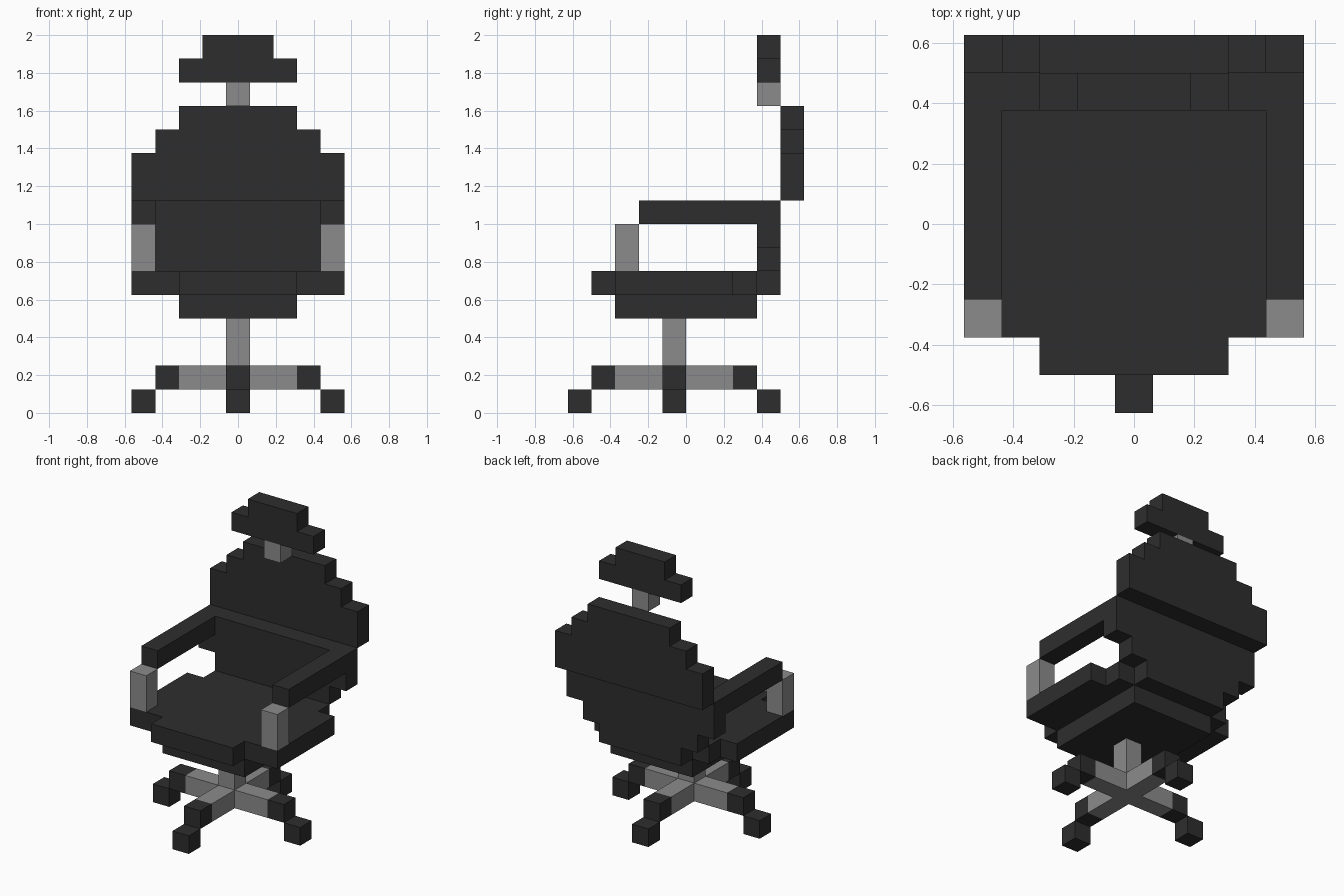
import bpy, bmesh

if "Cube" in bpy.data.objects:
    bpy.data.objects.remove(bpy.data.objects["Cube"])

U = 0.125  # block size; all numbers below are in blocks


def material(name, v):
    m = bpy.data.materials.new(name)
    m.diffuse_color = (v, v, v, 1)
    m.use_nodes = True
    m.node_tree.nodes["Principled BSDF"].inputs["Base Color"].default_value = m.diffuse_color
    return m


BLACK = material("black", 0.027)
GREY = material("grey", 0.26)


def prism(name, half, lo, hi, mat, upright=False):
    """Extrude a profile mirrored in x; upright profiles are (x, z), others (x, y)."""
    outline = half + [(-x, v) for x, v in reversed(half)]
    bm = bmesh.new()

    def place(p, d):
        return (p[0] * U, d * U, p[1] * U) if upright else (p[0] * U, p[1] * U, d * U)

    face = bm.faces.new([bm.verts.new(place(p, lo)) for p in outline])
    ext = bmesh.ops.extrude_face_region(bm, geom=[face])
    move = (0, (hi - lo) * U, 0) if upright else (0, 0, (hi - lo) * U)
    bmesh.ops.translate(bm, vec=move, verts=[g for g in ext["geom"] if isinstance(g, bmesh.types.BMVert)])
    bmesh.ops.recalc_face_normals(bm, faces=bm.faces)
    return finish(name, bm, mat)


def box(name, x, y, z, mat):
    bm = bmesh.new()
    bmesh.ops.create_cube(bm, size=1)
    for v in bm.verts:
        v.co = [(r[0] if c < 0 else r[1]) * U for c, r in zip(v.co, (x, y, z))]
    return finish(name, bm, mat)


def finish(name, bm, mat):
    me = bpy.data.meshes.new(name)
    bm.to_mesh(me)
    bm.free()
    me.materials.append(mat)
    ob = bpy.data.objects.new(name, me)
    bpy.context.collection.objects.link(ob)
    return ob


# Star base: grey cross, black leg ends and casters
prism("base_cross", [(.5, -3), (.5, -1), (2.5, -1), (2.5, 0), (.5, 0), (.5, 2)], 1, 2, GREY)
for i, (dx, dy) in enumerate([(1, 0), (-1, 0), (0, 1), (0, -1)]):
    for name, r, z in (("leg_end", 3, 1), ("caster", 4, 0)):
        cx, cy = dx * r, dy * r - .5
        box(f"{name}_{i}", (cx - .5, cx + .5), (cy - .5, cy + .5), (z, z + 1), BLACK)

# Gas column
box("column", (-.5, .5), (-1, 0), (2, 4), GREY)

# Seat
box("seat_underside", (-2.5, 2.5), (-3, 3), (4, 5), BLACK)
prism("seat", [(2.5, -4), (2.5, -3), (4.5, -3), (4.5, 2), (3.5, 2), (3.5, 3)], 5, 6, BLACK)

# Backrest: lower half forward, upper half one block further back
prism("backrest_lower", [(2.5, 5), (2.5, 6), (3.5, 6), (3.5, 7), (4.5, 7), (4.5, 9)], 3, 4, BLACK, True)
prism("backrest_upper", [(4.5, 9), (4.5, 11), (3.5, 11), (3.5, 12), (2.5, 12), (2.5, 13)], 4, 5, BLACK, True)

# Armrests and their posts
for side, x in (("left", -4), ("right", 4)):
    box(f"armrest_{side}", (x - .5, x + .5), (-2, 3), (8, 9), BLACK)
    box(f"armrest_post_{side}", (x - .5, x + .5), (-3, -2), (6, 8), GREY)

# Neck and headrest
box("neck", (-.5, .5), (3, 4), (13, 14), GREY)
prism("headrest", [(2.5, 14), (2.5, 15), (1.5, 15), (1.5, 16)], 3, 4, BLACK, True)
